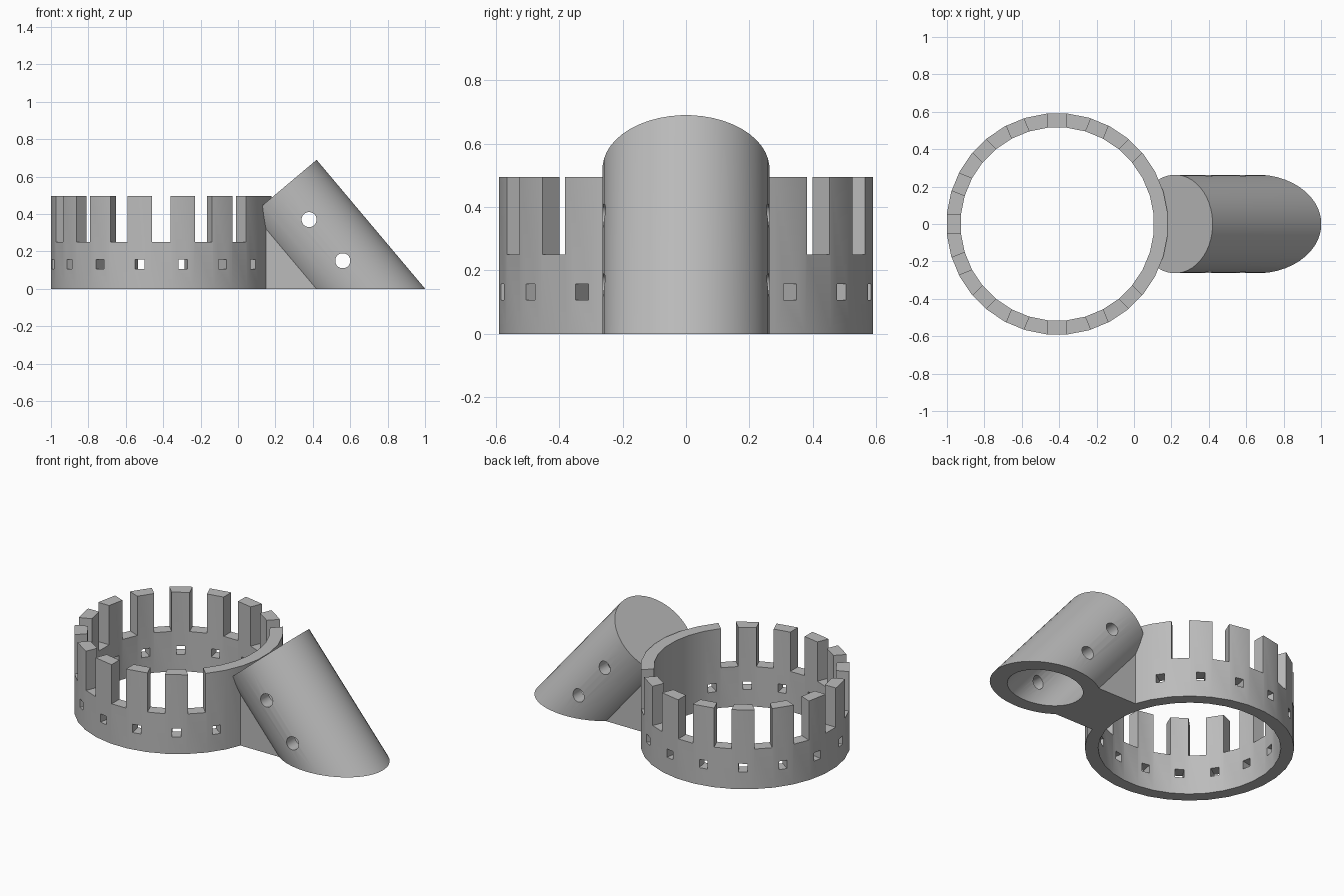
import bpy
from math import radians, cos, sin
from mathutils import Matrix, Vector

cube = bpy.data.objects.get("Cube")
if cube:
    bpy.data.objects.remove(cube, do_unlink=True)

grey = bpy.data.materials.new("plain grey")
grey.use_nodes = True
colour = (0.5, 0.5, 0.5, 1)
grey.diffuse_color = colour
grey.node_tree.nodes["Principled BSDF"].inputs["Base Color"].default_value = colour

RING_X = -0.41
FOOT = Vector((0.657, 0, 0))     # where the tube axis meets the ground
TILT = Matrix.Translation(FOOT) @ Matrix.Rotation(radians(-40.1), 4, 'Y')
SIDES = 32


def cylinder(name, radius, low, high, frame, sides=SIDES):
    """Cylinder along the frame's z axis, with a flat side facing each axis."""
    bpy.ops.mesh.primitive_cylinder_add(vertices=sides, radius=radius / cos(radians(180 / sides)),
                                        depth=high - low)
    obj = bpy.context.object
    obj.name = name
    obj.data.transform(frame @ Matrix.Translation((0, 0, (low + high) / 2))
                       @ Matrix.Rotation(radians(180 / sides), 4, 'Z'))
    return obj


def box(name, centre, size, frame=Matrix()):
    bpy.ops.mesh.primitive_cube_add(size=1)
    obj = bpy.context.object
    obj.name = name
    obj.data.transform(frame @ Matrix.Translation(centre) @ Matrix.Diagonal((*size, 1)))
    return obj


def combine(target, tool, operation):
    tool.hide_render = True
    mod = target.modifiers.new(operation.lower(), 'BOOLEAN')
    mod.operation, mod.solver, mod.object = operation, 'EXACT', tool
    bpy.context.view_layer.objects.active = target
    bpy.ops.object.modifier_apply(modifier=mod.name)
    bpy.data.objects.remove(tool, do_unlink=True)


def prism(name, outline, half_width):
    """Extrude an x-z outline along y."""
    n = len(outline)
    verts = [(x, y, z) for y in (-half_width, half_width) for x, z in outline]
    faces = [list(range(n)), list(range(2 * n - 1, n - 1, -1))]
    faces += [(i, i + n, (i + 1) % n + n, (i + 1) % n) for i in range(n)]
    mesh = bpy.data.meshes.new(name)
    mesh.from_pydata(verts, [], faces)
    obj = bpy.data.objects.new(name, mesh)
    bpy.context.collection.objects.link(obj)
    return obj


# Solid ring drum, slanted tube and the web joining them
ring_frame = Matrix.Translation((RING_X, 0, 0))
body = cylinder("battlement_ring_with_tube", 0.59, -0.1, 0.495, ring_frame)
combine(body, cylinder("tube", 0.263, -0.5, 0.68, TILT, 48), 'UNION')
web = prism("web", [(0.11, -0.05), (0.65, -0.05), (0.32, 0.4), (0.11, 0.4)], 0.19)
combine(body, web, 'UNION')

# Flat base, open ring centre and blind tube bore
combine(body, box("floor_cut", (0, 0, -0.5), (4, 4, 1)), 'DIFFERENCE')
combine(body, cylinder("ring_bore", 0.515, -0.2, 0.8, ring_frame), 'DIFFERENCE')
combine(body, cylinder("tube_bore", 0.18, -0.4, 0.6, TILT, 48), 'DIFFERENCE')

# Gaps between merlons, leaving the wall whole beside the tube
for k in range(13):
    turn = ring_frame @ Matrix.Rotation(radians(45 + 22.5 * k), 4, 'Z')
    combine(body, box("gap", (0.56, 0, 0.5), (0.2, 0.1, 0.5), turn), 'DIFFERENCE')

# Small square windows under the merlons
for k in range(14):
    turn = ring_frame @ Matrix.Rotation(radians(33.75 + 22.5 * k), 4, 'Z')
    combine(body, box("window", (0.56, 0, 0.132), (0.2, 0.05, 0.052), turn), 'DIFFERENCE')

# Round cross holes through both tube walls
for x, z in ((0.38, 0.37), (0.56, 0.15)):
    across = Matrix.Translation((x, 0, z)) @ Matrix.Rotation(radians(90), 4, 'X')
    combine(body, cylinder("cross_hole", 0.04, -0.5, 0.5, across, 24), 'DIFFERENCE')

# Finish
body.data.materials.clear()
body.data.materials.append(grey)
for face in body.data.polygons:
    face.material_index = 0
bpy.ops.object.select_all(action='DESELECT')
body.select_set(True)
bpy.context.view_layer.objects.active = body
bpy.ops.object.shade_smooth_by_angle(angle=radians(30))
